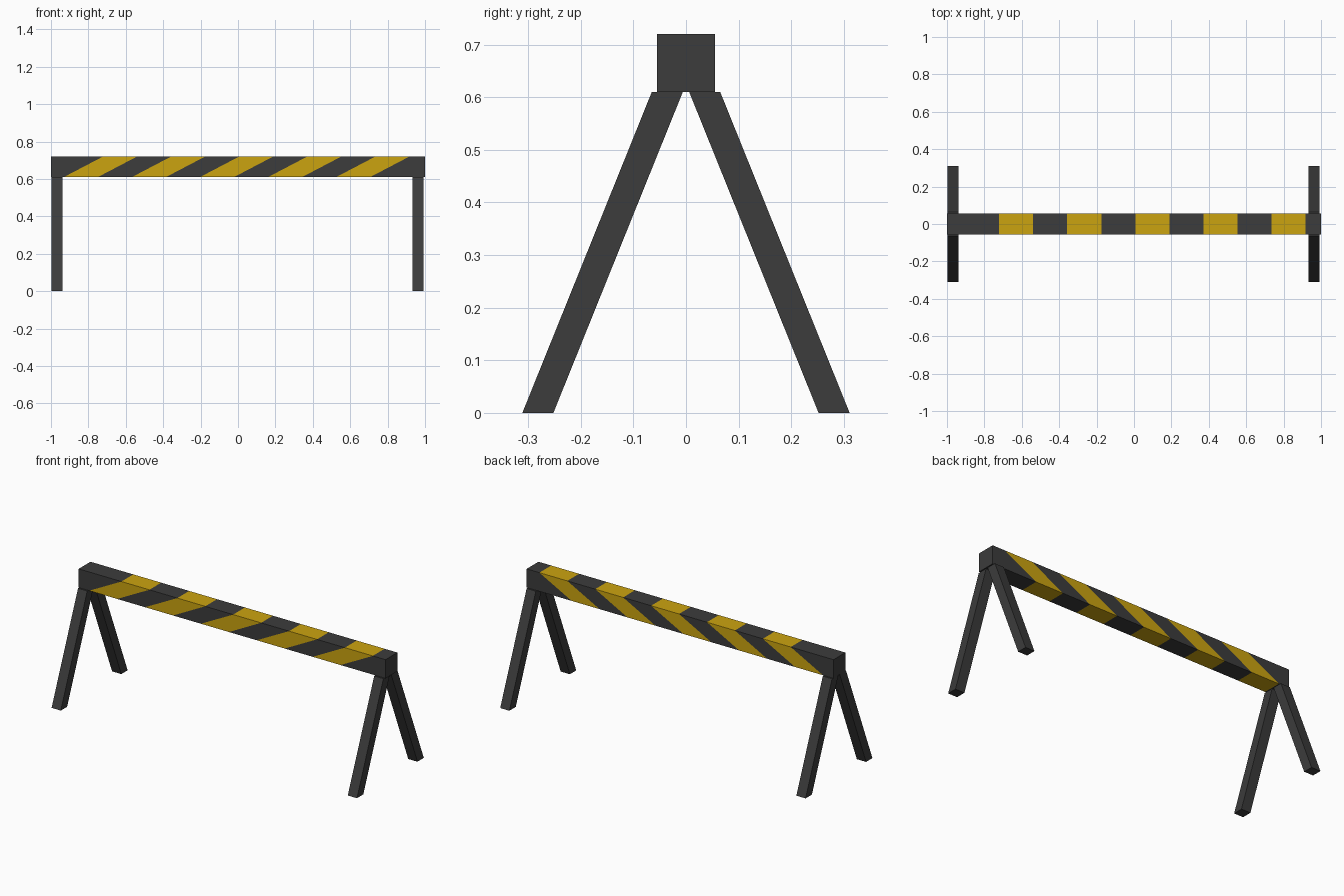
import bpy, bmesh

if "Cube" in bpy.data.objects:
    bpy.data.objects.remove(bpy.data.objects["Cube"])


def material(name, rgb):
    m = bpy.data.materials.new(name)
    m.diffuse_color = (*rgb, 1.0)
    m.use_nodes = True
    m.node_tree.nodes["Principled BSDF"].inputs["Base Color"].default_value = m.diffuse_color
    return m


dark = material("dark_grey", (0.045, 0.045, 0.045))
yellow = material("yellow", (0.6, 0.37, 0.005))


def loft(name, sections, materials):
    """Skin a row of four-point sections, alternating the given materials."""
    bm = bmesh.new()
    rings = [[bm.verts.new(p) for p in s] for s in sections]
    for i, (a, b) in enumerate(zip(rings, rings[1:])):
        for k in range(4):
            n = (k + 1) % 4
            f = bm.faces.new((a[k], a[n], b[n], b[k]))
            f.material_index = i % len(materials)
    bm.faces.new(rings[0])
    bm.faces.new(rings[-1])
    bmesh.ops.recalc_face_normals(bm, faces=bm.faces)
    mesh = bpy.data.meshes.new(name)
    bm.to_mesh(mesh)
    bm.free()
    for m in materials:
        mesh.materials.append(m)
    obj = bpy.data.objects.new(name, mesh)
    bpy.context.collection.objects.link(obj)
    return obj


# Striped beam: square ends, slanted cuts between the colours
W, Z0, Z1 = 0.055, 0.61, 0.72
STRIPE, SLANT, START = 0.182, 0.21, -0.931


def beam_section(x_bottom, x_top):
    return [(x_bottom, -W, Z0), (x_bottom, W, Z0), (x_top, W, Z1), (x_top, -W, Z1)]


cuts = [START + STRIPE * i for i in range(10)]
sections = [beam_section(-1, -1)]
sections += [beam_section(x, x + SLANT) for x in cuts]
sections.append(beam_section(1, 1))
loft("striped_beam", sections, [dark, yellow])


# Splayed legs, cut level at the floor and under the beam
def leg_section(x, side, y_in, y_out, z):
    return [(x - 0.03, side * y_in, z), (x + 0.03, side * y_in, z),
            (x + 0.03, side * y_out, z), (x - 0.03, side * y_out, z)]


for end, x in (("left", -0.967), ("right", 0.963)):
    for face, side in (("front", -1), ("back", 1)):
        loft(f"{face}_{end}_leg",
             [leg_section(x, side, 0.252, 0.311, 0.0),
              leg_section(x, side, 0.006, 0.065, Z0)], [dark])
